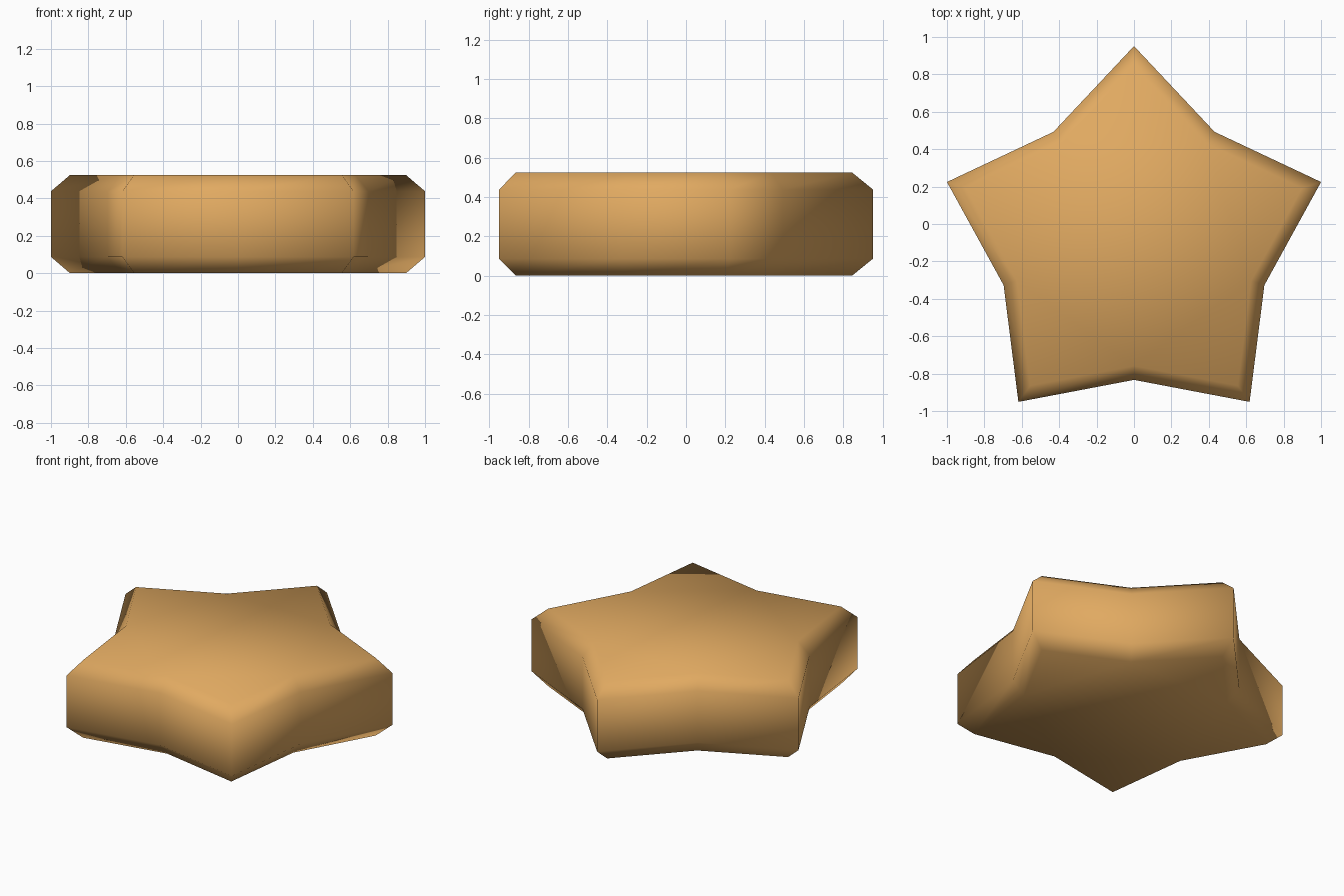
import bpy
import bmesh
from math import pi, sin, cos, radians

cube = bpy.data.objects.get("Cube")
if cube:
    bpy.data.objects.remove(cube, do_unlink=True)

TIP = 1.0 / sin(radians(72))      # tips span two units in x
VALLEY = 0.733
CENTRE_Y = TIP * (cos(pi / 5) - 1) / 2
HEIGHT = 0.525
CHAMFER = 0.087
TIP_INSET, VALLEY_INSET = 0.107, 0.075

caramel = bpy.data.materials.new("caramel")
caramel.use_nodes = True
colour = (0.75, 0.40, 0.12, 1)
caramel.diffuse_color = colour
caramel.node_tree.nodes["Principled BSDF"].inputs["Base Color"].default_value = colour


def star_ring(bm, z, inset):
    """Ten outline points at one height, inset or full size."""
    ring = []
    for i in range(10):
        r = VALLEY - VALLEY_INSET * inset if i % 2 else TIP - TIP_INSET * inset
        a = pi / 2 + i * pi / 5
        ring.append(bm.verts.new((r * cos(a), CENTRE_Y + r * sin(a), z)))
    return ring


# Star body: four stacked outlines give the walls and both chamfers
bm = bmesh.new()
levels = [(0, 1), (CHAMFER, 0), (HEIGHT - CHAMFER, 0), (HEIGHT, 1)]
rings = [star_ring(bm, z, inset) for z, inset in levels]
for low, high in zip(rings, rings[1:]):
    for i in range(10):
        j = (i + 1) % 10
        bm.faces.new((low[i], low[j], high[j], high[i]))
bm.faces.new(rings[-1])
bm.faces.new(list(reversed(rings[0])))
bmesh.ops.recalc_face_normals(bm, faces=bm.faces)

mesh = bpy.data.meshes.new("star_body")
bm.to_mesh(mesh)
bm.free()
mesh.materials.append(caramel)
star = bpy.data.objects.new("star_body", mesh)
bpy.context.collection.objects.link(star)

# Soft chamfers, crisp upright edges at the tips
bpy.ops.object.select_all(action='DESELECT')
star.select_set(True)
bpy.context.view_layer.objects.active = star
bpy.ops.object.shade_smooth_by_angle(angle=radians(80))
